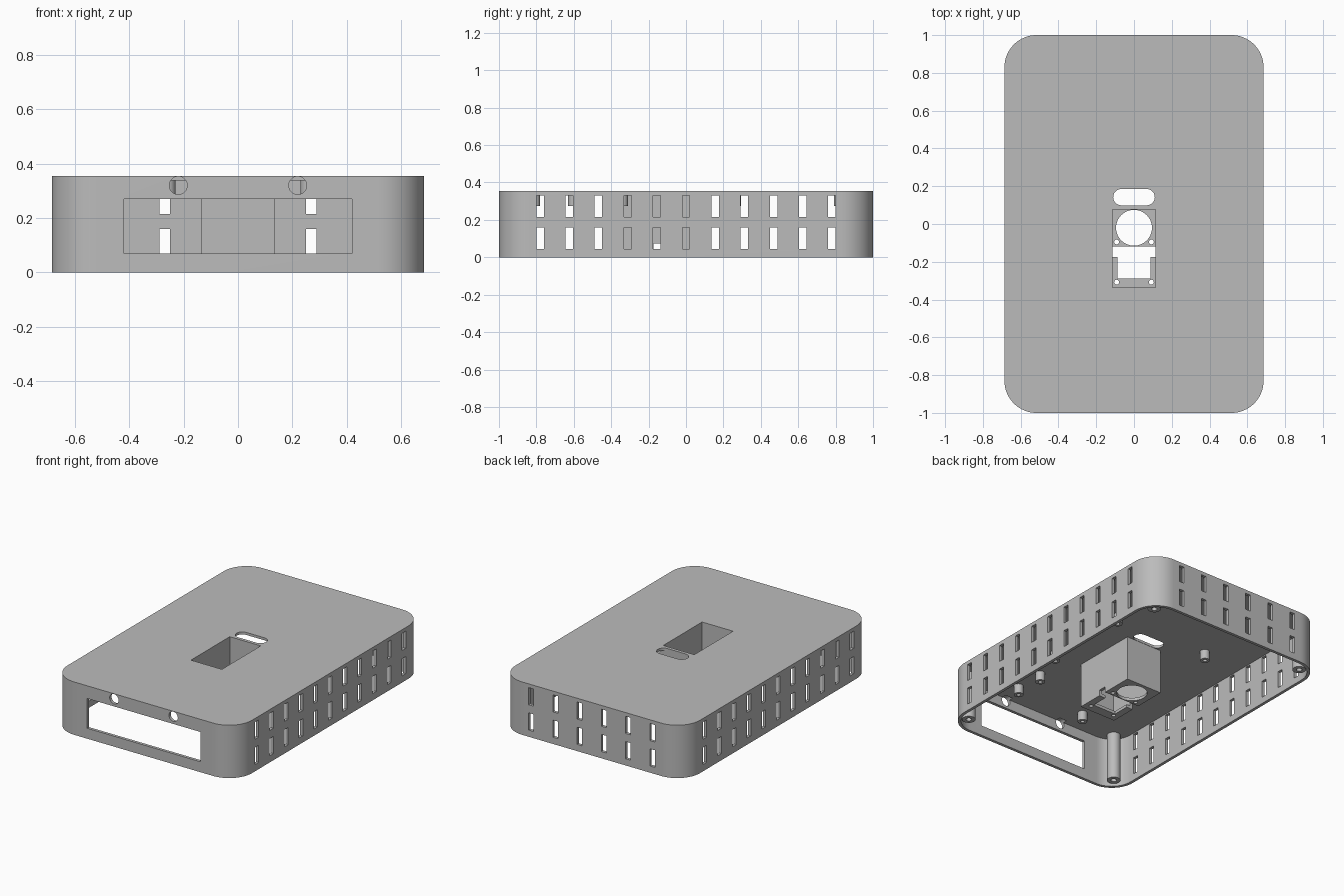
import bpy, bmesh, math
from mathutils import Vector

if "Cube" in bpy.data.objects:
    bpy.data.objects.remove(bpy.data.objects["Cube"])

grey = bpy.data.materials.new("plain_grey")
grey.diffuse_color = (0.5, 0.5, 0.5, 1)
grey.use_nodes = True
grey.node_tree.nodes["Principled BSDF"].inputs["Base Color"].default_value = grey.diffuse_color

HX, HY, H = 0.686, 1.0, 0.355      # half width, half depth, height
WALL, ROOF, R = 0.02, 0.338, 0.17  # wall, underside of roof, corner radius


def rounded(hx, hy, r, seg, cx=0, cy=0):
    """Outline of a rectangle with rounded corners."""
    pts = []
    for k, (sx, sy) in enumerate([(1, 1), (-1, 1), (-1, -1), (1, -1)]):
        for i in range(seg + 1):
            a = math.pi / 2 * (k + i / seg)
            pts.append((cx + sx * (hx - r) + r * math.cos(a),
                        cy + sy * (hy - r) + r * math.sin(a)))
    return pts


def circle(cx, cy, r, n=32):
    return [(cx + r * math.cos(2 * math.pi * i / n), cy + r * math.sin(2 * math.pi * i / n))
            for i in range(n)]


def rect(x0, x1, y0, y1):
    return [(x0, y0), (x1, y0), (x1, y1), (x0, y1)]


def prism(bm, pts, lo, hi, axis="z"):
    """Extrude an outline along z, or an (x, z) outline along y."""
    put = (lambda p, t: (p[0], p[1], t)) if axis == "z" else (lambda p, t: (p[0], t, p[1]))
    a = [bm.verts.new(put(p, lo)) for p in pts]
    b = [bm.verts.new(put(p, hi)) for p in pts]
    faces = [bm.faces.new(a), bm.faces.new(b)]
    for i in range(len(pts)):
        j = (i + 1) % len(pts)
        faces.append(bm.faces.new((a[i], a[j], b[j], b[i])))
    bmesh.ops.recalc_face_normals(bm, faces=faces)


def make(name, solids):
    bm = bmesh.new()
    for s in solids:
        prism(bm, *s)
    me = bpy.data.meshes.new(name)
    bm.to_mesh(me)
    bm.free()
    me.materials.append(grey)
    ob = bpy.data.objects.new(name, me)
    bpy.context.collection.objects.link(ob)
    return ob


def cut(ob, solids):
    """Subtract solids from an object and keep the result."""
    tool = make("cutter", solids)
    mod = ob.modifiers.new("cut", "BOOLEAN")
    mod.operation, mod.solver, mod.object = "DIFFERENCE", "EXACT", tool
    bpy.context.view_layer.update()
    me = bpy.data.meshes.new_from_object(ob.evaluated_get(bpy.context.evaluated_depsgraph_get()))
    ob.modifiers.clear()
    ob.data = me
    bpy.data.objects.remove(tool)


def smooth(ob):
    bpy.ops.object.select_all(action="DESELECT")
    ob.select_set(True)
    bpy.context.view_layer.objects.active = ob
    bpy.ops.object.shade_smooth_by_angle(angle=math.radians(30))


# Case: open-bottomed shell with rounded corners
case = make("case_shell", [(rounded(HX, HY, R, 16), 0, H)])
cut(case, [(rounded(HX - WALL, HY - WALL, R - WALL, 16), -0.1, ROOF)])

# Roof openings: sensor well and cable slot
cut(case, [(rect(-0.115, 0.115, -0.335, 0.077), 0.3, 0.4),
           (rounded(0.11, 0.043, 0.0429, 10, 0, 0.142), 0.3, 0.4)])

# Front openings: connector window and two round holes
cut(case, [(rect(-0.42, 0.42, 0.07, 0.27), -1.1, -0.95, "y")]
    + [(circle(s * 0.22, 0.32, 0.033), -1.1, -0.95, "y") for s in (-1, 1)])

# Ventilation slots in two rows along the sides and the back
vents = []
for z0, z1 in ((0.045, 0.16), (0.215, 0.33)):
    for i in range(-5, 6):
        y = i * 0.156
        for s in (-1, 1):
            vents.append((rect(s * 0.68 - 0.05, s * 0.68 + 0.05, y - 0.02, y + 0.02), z0, z1))
    for i in range(6):
        x = (i - 2.5) * 0.18
        vents.append((rect(x - 0.019, x + 0.019, 0.95, 1.05), z0, z1))
cut(case, vents)
smooth(case)

# Sensor well: box hanging from the roof, with a perforated floor
well = make("sensor_well", [(rect(-0.135, 0.135, -0.355, 0.097), 0.035, ROOF + 0.003)])
cut(well, [(rect(-0.115, 0.115, -0.335, 0.077), 0.055, 0.5)])
cut(well, [(circle(0, -0.02, 0.095, 48), 0, 0.1),
           (rect(-0.087, 0.087, -0.288, -0.15), 0, 0.1)]
    + [(circle(s * 0.092, y, 0.013, 16), 0, 0.1) for s in (-1, 1) for y in (-0.095, -0.308)])
cut(well, [(rect(-0.2, 0.2, -0.175, -0.12), 0, 0.075)])
smooth(well)

# Corner screw posts
posts = [(s * 0.59, t * 0.90) for s in (-1, 1) for t in (-1, 1)]
corner = make("corner_posts", [(circle(x, y, 0.042), 0.015, ROOF + 0.003) for x, y in posts])
cut(corner, [(circle(x, y, 0.018, 16), 0, 0.2) for x, y in posts])
smooth(corner)

# Short board standoffs under the roof
spots = [(s * x, y) for s in (-1, 1)
         for x, y in ((0.26, -0.81), (0.26, -0.6), (0.355, -0.34), (0.355, 0.265), (0.355, 0.82))]
stand = make("board_standoffs", [(circle(x, y, 0.03, 24), 0.275, ROOF + 0.003) for x, y in spots])
cut(stand, [(circle(x, y, 0.013, 16), 0.2, 0.32) for x, y in spots])
smooth(stand)
